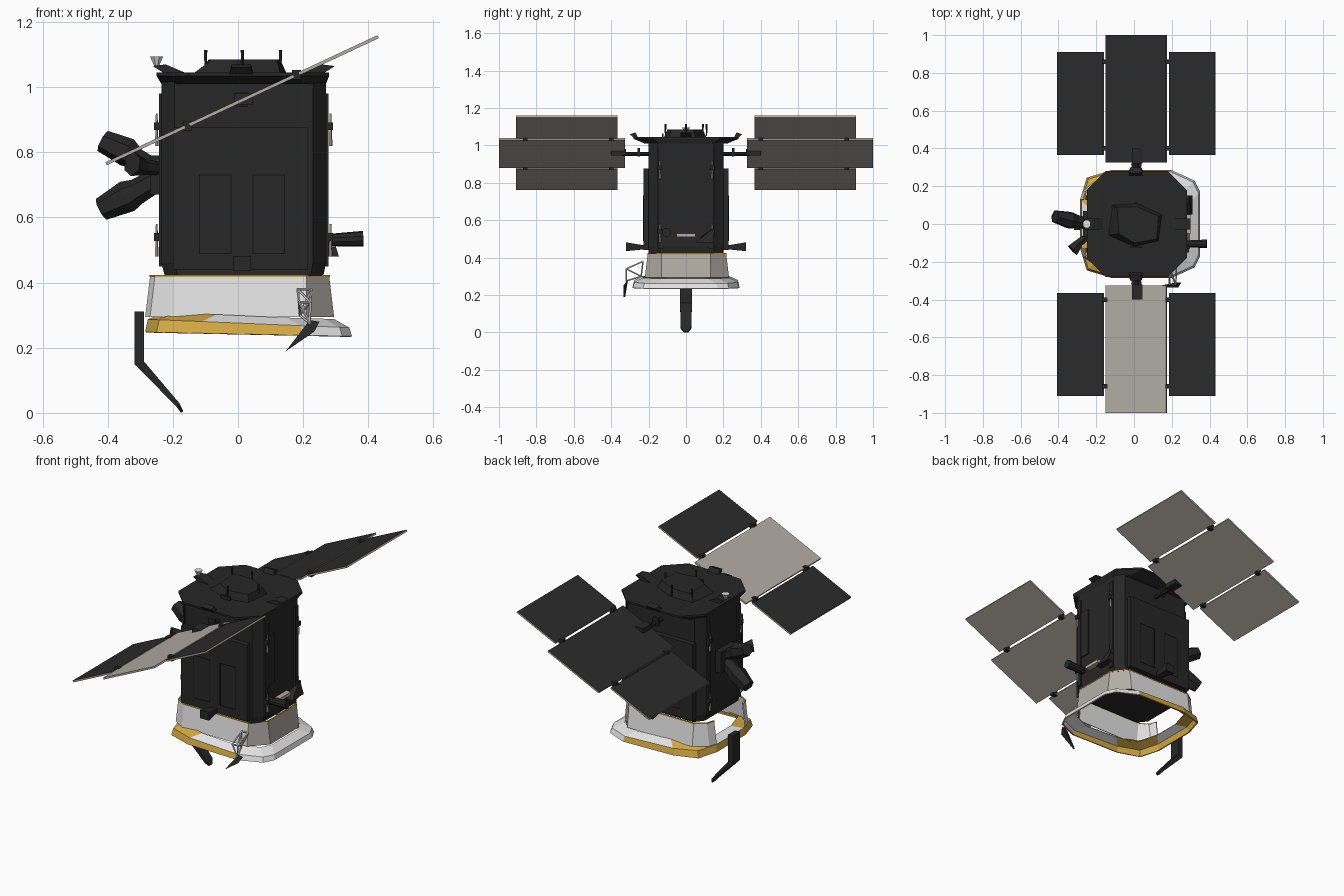
import bpy, bmesh, math
from mathutils import Vector, Matrix

if "Cube" in bpy.data.objects:
    bpy.data.objects.remove(bpy.data.objects["Cube"])


def mat(name, c):
    m = bpy.data.materials.new(name)
    m.diffuse_color = (*c, 1)
    m.use_nodes = True
    m.node_tree.nodes["Principled BSDF"].inputs["Base Color"].default_value = m.diffuse_color
    return m


BLACK = mat("black foil", (0.020, 0.020, 0.021))
CELL = mat("dark solar cell", (0.024, 0.024, 0.025))
TAN = mat("panel light grey", (0.45, 0.42, 0.38))
WHITE = mat("white", (0.78, 0.78, 0.78))
GOLD = mat("gold foil", (0.66, 0.40, 0.06))
LINE = mat("seam black", (0.006, 0.006, 0.006))


def obj(name, verts, faces, mats, rule=None):
    me = bpy.data.meshes.new(name)
    me.from_pydata(verts, [], faces)
    bm = bmesh.new()
    bm.from_mesh(me)
    bmesh.ops.recalc_face_normals(bm, faces=bm.faces)
    bm.to_mesh(me)
    bm.free()
    for m in mats:
        me.materials.append(m)
    if rule:
        for p in me.polygons:
            p.material_index = rule(p)
    o = bpy.data.objects.new(name, me)
    bpy.context.collection.objects.link(o)
    return o


def loft(name, rings, m, cap=True, closed=True, mats=None, rule=None):
    n = len(rings[0])
    verts = [v for r in rings for v in r]
    faces = []
    for k in range(len(rings) - 1):
        for i in range(n if closed else n - 1):
            j = (i + 1) % n
            faces.append((k * n + i, k * n + j, k * n + n + j, k * n + n + i))
    if cap:
        faces += [tuple(range(n)), tuple(range(len(verts) - n, len(verts)))]
    return obj(name, verts, faces, mats or [m], rule)


def box(name, x, y, z, m):
    rings = [[(x[0], y[0], h), (x[1], y[0], h), (x[1], y[1], h), (x[0], y[1], h)] for h in z]
    return loft(name, rings, m)


def octo(x0, x1, y0, y1, cx, cy, z):
    return [(x0 + cx, y0, z), (x1 - cx, y0, z), (x1, y0 + cy, z), (x1, y1 - cy, z),
            (x1 - cx, y1, z), (x0 + cx, y1, z), (x0, y1 - cy, z), (x0, y0 + cy, z)]


def tube(name, pts, radii, m, n=6):
    """Straight or bent tube through points with a radius at each."""
    d = (Vector(pts[-1]) - Vector(pts[0])).normalized()
    q = d.to_track_quat('Z', 'Y')
    rings = []
    for p, r in zip(pts, radii):
        rings.append([tuple(Vector(p) + q @ Vector((r * math.cos(a), r * math.sin(a), 0)))
                      for a in [math.tau * (i + 0.5) / n for i in range(n)]])
    return loft(name, rings, m)


# Main body and its raised front and back panels
loft("body", [octo(-0.225, 0.262, -0.2, 0.2, 0.04, 0.05, 0.42),
              octo(-0.235, 0.27, -0.2, 0.2, 0.04, 0.05, 0.46),
              octo(-0.235, 0.27, -0.2, 0.2, 0.04, 0.05, 1.02)], BLACK)
for s, side in ((-1, "front"), (1, "back")):
    ys = sorted((s * 0.195, s * 0.228))
    box(side + "_body_panel", (-0.2, 0.215), ys, (0.44, 0.877), BLACK)
    for x0 in (-0.12, 0.045):
        # Thin seam frame around each hatch
        for a, b, c, d in ((0, .1, .488, .491), (0, .1, .729, .732), (0, .003, .488, .732), (.097, .1, .488, .732)):
            box(side + "_hatch_seam", (x0 + a, x0 + b), sorted((s * 0.227, s * 0.2295)), (c, d), LINE)
    # Small horn low on each broad face
    loft(side + "_horn", [[(x, s * 0.22, z) for x, z in ((-.005, .445), (.03, .445), (.03, .465), (-.005, .465))],
                          [(x, s * 0.32, z) for x, z in ((-.015, .435), (.04, .435), (.04, .482), (-.015, .482))]], BLACK)
    # Corner rails on the narrow sides
    for x in (-0.237, 0.272):
        box(side + "_corner_rail", (x - 0.006, x + 0.006), sorted((s * 0.12, s * 0.15)), (0.45, 0.98), BLACK)
box("right_side_panel", (0.265, 0.276), (-0.14, -0.06), (0.62, 0.9), BLACK)

# Top deck with flared edge, upper turret
loft("deck", [octo(-0.235, 0.27, -0.22, 0.22, 0.06, 0.08, 1.01),
              octo(-0.25, 0.28, -0.28, 0.28, 0.10, 0.10, 1.035),
              octo(-0.25, 0.28, -0.28, 0.28, 0.10, 0.10, 1.045)], BLACK)
loft("deck_turret", [[(-.14, -.06, 1.04), (0, -.12, 1.04), (.13, -.09, 1.04), (.15, .05, 1.04), (.02, .11, 1.04), (-.12, .1, 1.04)],
                     [(-.08, -.05, 1.085), (0, -.1, 1.085), (.12, -.08, 1.085), (.13, .04, 1.085), (.02, .09, 1.085), (-.09, .09, 1.085)]], BLACK)
box("turret_plate", (-0.02, 0.04), (-0.128, -0.12), (1.045, 1.065), BLACK)
for x, y in ((-0.1, 0.09), (0.013, -0.11), (0.013, 0.11), (0.13, 0.0)):
    tube("deck_antenna", [(x, y, 1.05), (x, y, 1.115)], [0.003, 0.006], BLACK, 5)
for s in (-1, 1):
    loft("deck_edge_bracket", [[(-.03, s * .25, 1.03), (.05, s * .25, 1.03), (.05, s * .27, 1.03), (-.03, s * .27, 1.03)],
                               [(-.02, s * .27, 1.07), (.04, s * .27, 1.07), (.04, s * .3, 1.06), (-.02, s * .3, 1.06)]], BLACK)
    loft("deck_side_bracket", [[(.018 + s * .17, y, 1.04) for y in (-.03, .03)] + [(.018 + s * .24, y, 1.04) for y in (.03, -.03)],
                               [(.018 + s * .24, y, 1.07) for y in (-.03, .03)] + [(.018 + s * .28, y, 1.065) for y in (.03, -.03)]], BLACK)
tube("left_deck_dish", [(-0.25, 0, 1.065), (-0.25, 0, 1.095)], [0.008, 0.022], WHITE, 8)

# Sunshade wall, open on the left side
def wall(z, e):
    return [(-.27 - e, -.13, z), (-.255 - e, -.175, z), (-.2, -.205 - e, z), (.21, -.205 - e, z), (.28 + e, -.13, z),
            (.28 + e, .13, z), (.21, .215 + e, z), (-.2, .215 + e, z), (-.255 - e, .175, z), (-.27 - e, .13, z)]


w = loft("sunshade_wall", [wall(0.42, 0), wall(0.295, 0.015)], None, False, False,
         [WHITE, TAN], lambda p: 1 if p.center.x > 0.23 else 0)
w.modifiers.new("thickness", 'SOLIDIFY').thickness = 0.006
trim = loft("sunshade_gold_trim", [wall(0.424, 0.002), wall(0.418, 0.002)], GOLD, False, False)
trim.modifiers.new("thickness", 'SOLIDIFY').thickness = 0.008


# Flared rim around the bottom, sloping down to the right
def rim(z, e, slope):
    half = [(.35, -.17), (.32, -.23), (.2, -.285), (-.12, -.285), (-.25, -.245), (-.285, -.13)]
    pts = half + [(x, -y) for x, y in reversed(half)]
    out = []
    for x, y in pts:
        px, py = x - math.copysign(e, x), y - math.copysign(e, y)
        out.append((px, py, z - slope * (x - 0.02)))
    return out


def rim_colour(p):
    c = p.center
    if c.z < 0.262 + 0.01 * (c.x < 0) and c.x < 0.22:
        return 1
    return 1 if c.x < -0.15 and abs(c.y) > 0.15 else 0


r = loft("sunshade_rim", [rim(0.298, 0.055, 0.03), rim(0.275, 0.008, 0.04), rim(0.242, 0, 0.02)], None, False, True,
         [WHITE, GOLD], rim_colour)
r.modifiers.new("thickness", 'SOLIDIFY').thickness = 0.006
lip = loft("rim_lip", [rim(0.247, -0.002, 0.02), rim(0.241, -0.002, 0.02)], GOLD, False)
lip.modifiers.new("thickness", 'SOLIDIFY').thickness = 0.006

# Solar wings: three tilted panels on each side
TILT = math.atan2(0.39, 0.835)
Q = Matrix.Rotation(-TILT, 3, 'Y')


def panel(name, x0, x1, y0, y1, top):
    c = math.cos(TILT)
    o = box(name, ((x0 - .0125) / c, (x1 - .0125) / c), (y0, y1), (-0.005, 0.005), TAN)
    o.data.materials.append(top)
    for p in o.data.polygons:
        p.material_index = 1 if p.normal.z > 0.5 else 0
    o.matrix_world = Matrix.Translation((0.0125, 0, 0.96)) @ Q.to_4x4()


for s, side in ((-1, "front"), (1, "back")):
    def span(a, b):
        return sorted((s * a, s * b))
    panel(side + "_wing_centre", -0.15, 0.172, *span(0.325, 1.0), TAN if s < 0 else CELL)
    panel(side + "_wing_left", -0.405, -0.162, *span(0.365, 0.91), CELL)
    panel(side + "_wing_right", 0.187, 0.43, *span(0.365, 0.91), CELL)
    # Hinges between panels
    for x in (-0.155, 0.18):
        for y in (0.4, 0.86):
            z = 0.96 + (x - 0.0125) * math.tan(TILT)
            box(side + "_wing_hinge", (x - 0.014, x + 0.014), span(y - .012, y + .012), (z - .014, z + .014), BLACK)
    # Drive joint at the wing root
    box(side + "_wing_joint", (-0.01, 0.045), span(0.32, 0.40), (0.945, 0.982), BLACK)
    tube(side + "_wing_axle", [(0.015, s * 0.19, 0.955), (0.015, s * 0.34, 0.955)], [0.012, 0.012], BLACK, 8)
    box(side + "_wing_latch", (-0.005, 0.03), span(0.245, 0.26), (0.94, 0.985), BLACK)

# Star trackers on the left
box("tracker_mount", (-0.27, -0.22), (-0.07, 0.07), (0.67, 0.79), BLACK)
tube("upper_tracker", [(-.25, 0, .745), (-.31, .015, .78), (-.34, .02, .80), (-.415, .04, .835)],
     [0.03, 0.032, 0.045, 0.035], BLACK)
tube("lower_tracker", [(-.24, 0, .72), (-.31, .015, .68), (-.34, .02, .665), (-.42, .04, .625)],
     [0.035, 0.04, 0.05, 0.036], BLACK)
tube("small_tracker", [(-.24, -.06, .75), (-.29, -.10, .755), (-.325, -.14, .765)], [0.02, 0.025, 0.038], BLACK)

# Right side sensors
tube("right_barrel", [(.26, -.105, .53), (.385, -.105, .535)], [0.018, 0.024], BLACK, 10)
box("right_sensor_plate", (0.27, 0.30), (-0.05, 0.05), (0.51, 0.528), TAN)
loft("right_sensor_wedge", [[(.26, .05, .48), (.31, .05, .48), (.31, .15, .48), (.26, .15, .48)],
                            [(.26, .06, .5), (.29, .13, .545), (.29, .15, .545), (.26, .15, .545)]], BLACK)

# Small whip antennas on both narrow sides
for x, d in ((-0.238, -1), (0.272, 1)):
    for y in (-0.14, 0.14):
        for z in (0.54, 0.88):
            box("side_antenna_foot", sorted((x, x + d * 0.02)), (y - .012, y + .012), (z - .012, z + .012), BLACK)
            tube("side_antenna", [(x + d * .012, y, z - .06), (x + d * .012, y, z + .04)], [0.006, 0.003], TAN, 5)

# Bent boom hanging at the lower left
loft("bent_boom", [[(-.318, -.032, .312), (-.288, -.032, .312), (-.288, .032, .312), (-.318, .032, .312)],
                   [(-.318, -.032, .15), (-.288, -.032, .157), (-.288, .032, .157), (-.318, .032, .15)],
                   [(-.19, -.028, .02), (-.18, -.028, .03), (-.18, .028, .03), (-.19, .028, .02)],
                   [(-.175, -.012, 0), (-.168, -.012, .006), (-.168, .012, .006), (-.175, .012, 0)]], BLACK)

# Front strut frame and spike antenna
A, B, C, D = (.183, -.23, .38), (.225, -.23, .38), (.188, -.32, .34), (.222, -.32, .34)
E, F = (.19, -.24, .30), (.22, -.32, .275)
for p, q in ((A, B), (A, C), (B, D), (C, D), (A, D), (C, E), (D, E), (C, F), (D, F), (E, F), (A, E), (B, E)):
    tube("strut", [p, q], [0.004, 0.004], WHITE, 5)
loft("spike_antenna", [[(.22, -.31, .285), (.25, -.31, .28), (.235, -.335, .25)],
                       [(.147, -.325, .19), (.15, -.325, .192), (.145, -.335, .188)]], BLACK)
